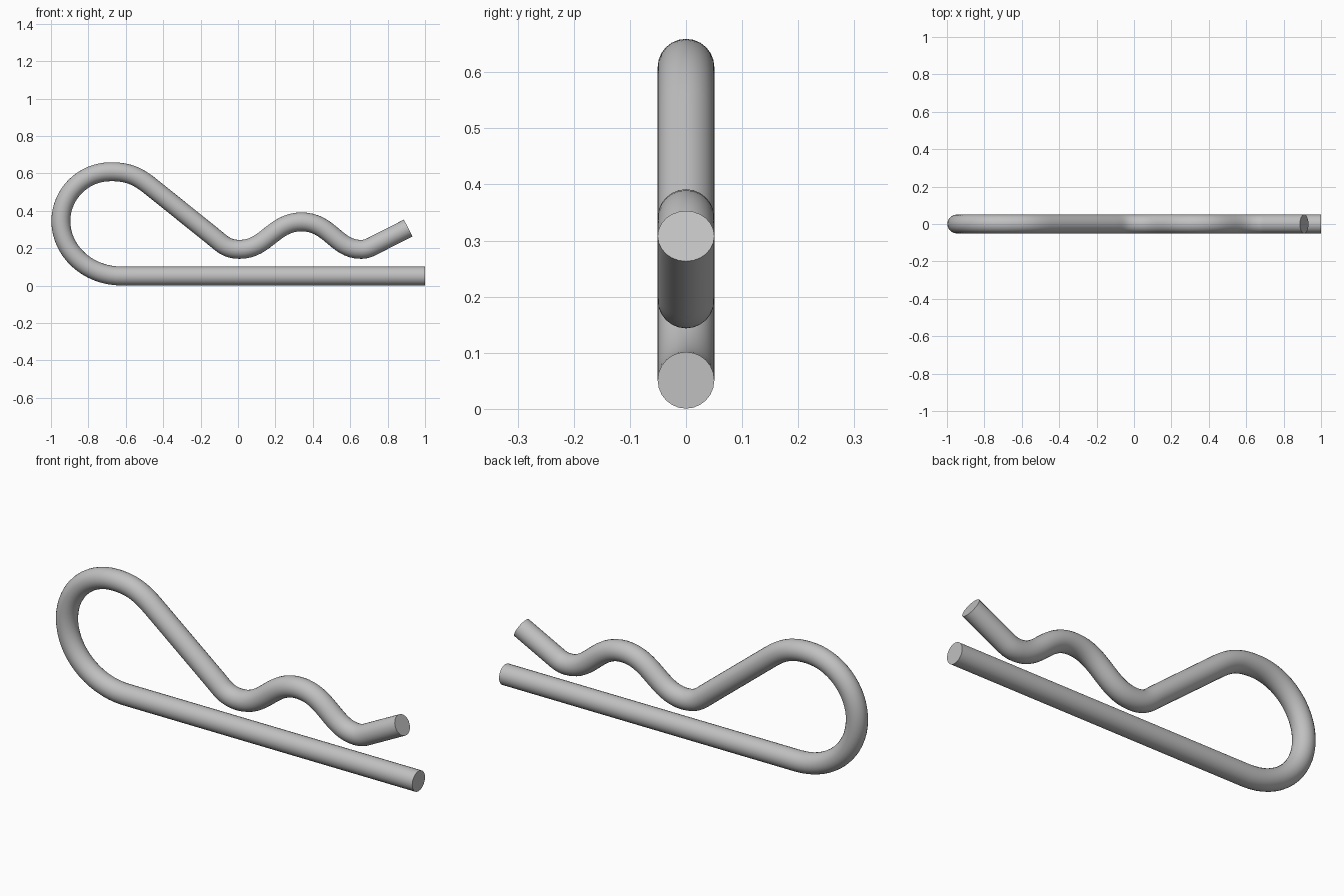
import bpy
from mathutils import Vector

cube = bpy.data.objects.get("Cube")
if cube:
    bpy.data.objects.remove(cube, do_unlink=True)

RADIUS = 0.0505

# Plain steel material
steel = bpy.data.materials.new("steel grey")
steel.use_nodes = True
colour = (0.53, 0.53, 0.53, 1)
steel.diffuse_color = colour
steel.node_tree.nodes["Principled BSDF"].inputs["Base Color"].default_value = colour

# Wire centreline: x, z, tangent x, tangent z, handle in, handle out
path = [
    (1.0, 0.051, -1, 0, 0.3, 0.5),            # tip of straight leg
    (-0.62, 0.051, -1, 0, 0.5, 0.19),         # start of loop
    (-0.947, 0.345, 0, 1, 0.155, 0.145),      # back of loop
    (-0.68, 0.609, 1, 0, 0.148, 0.1),         # top of loop
    (-0.46, 0.525, 0.78, -0.626, 0.09, 0.1),  # sloping leg
    (-0.13, 0.26, 0.78, -0.626, 0.1, 0.06),
    (0.01, 0.194, 1, 0, 0.07, 0.14),          # first valley
    (0.34, 0.341, 1, 0, 0.15, 0.15),          # hump
    (0.655, 0.194, 1, 0, 0.13, 0.03),         # second valley
    (0.725, 0.214, 0.89, 0.456, 0.03, 0.06),
    (0.91, 0.308, 0.89, 0.456, 0.06, 0.06),   # upturned tip
]

curve = bpy.data.curves.new("wire_path", "CURVE")
curve.dimensions = "3D"
curve.bevel_depth = RADIUS
curve.bevel_resolution = 10
curve.resolution_u = 16
curve.use_fill_caps = True
spline = curve.splines.new("BEZIER")
spline.bezier_points.add(len(path) - 1)
for point, (x, z, tx, tz, h_in, h_out) in zip(spline.bezier_points, path):
    co, tangent = Vector((x, 0, z)), Vector((tx, 0, tz))
    point.handle_left_type = point.handle_right_type = "FREE"
    point.co = co
    point.handle_left = co - tangent * h_in
    point.handle_right = co + tangent * h_out

# Bent wire clip, as a smooth mesh with crisp cut ends
clip = bpy.data.objects.new("bent_wire_clip", curve)
bpy.context.collection.objects.link(clip)
bpy.ops.object.select_all(action="DESELECT")
clip.select_set(True)
bpy.context.view_layer.objects.active = clip
bpy.ops.object.convert(target="MESH")
clip = bpy.context.object
clip.name = "bent_wire_clip"
clip.data.materials.clear()
clip.data.materials.append(steel)
bpy.ops.object.shade_smooth_by_angle(angle=0.7)
